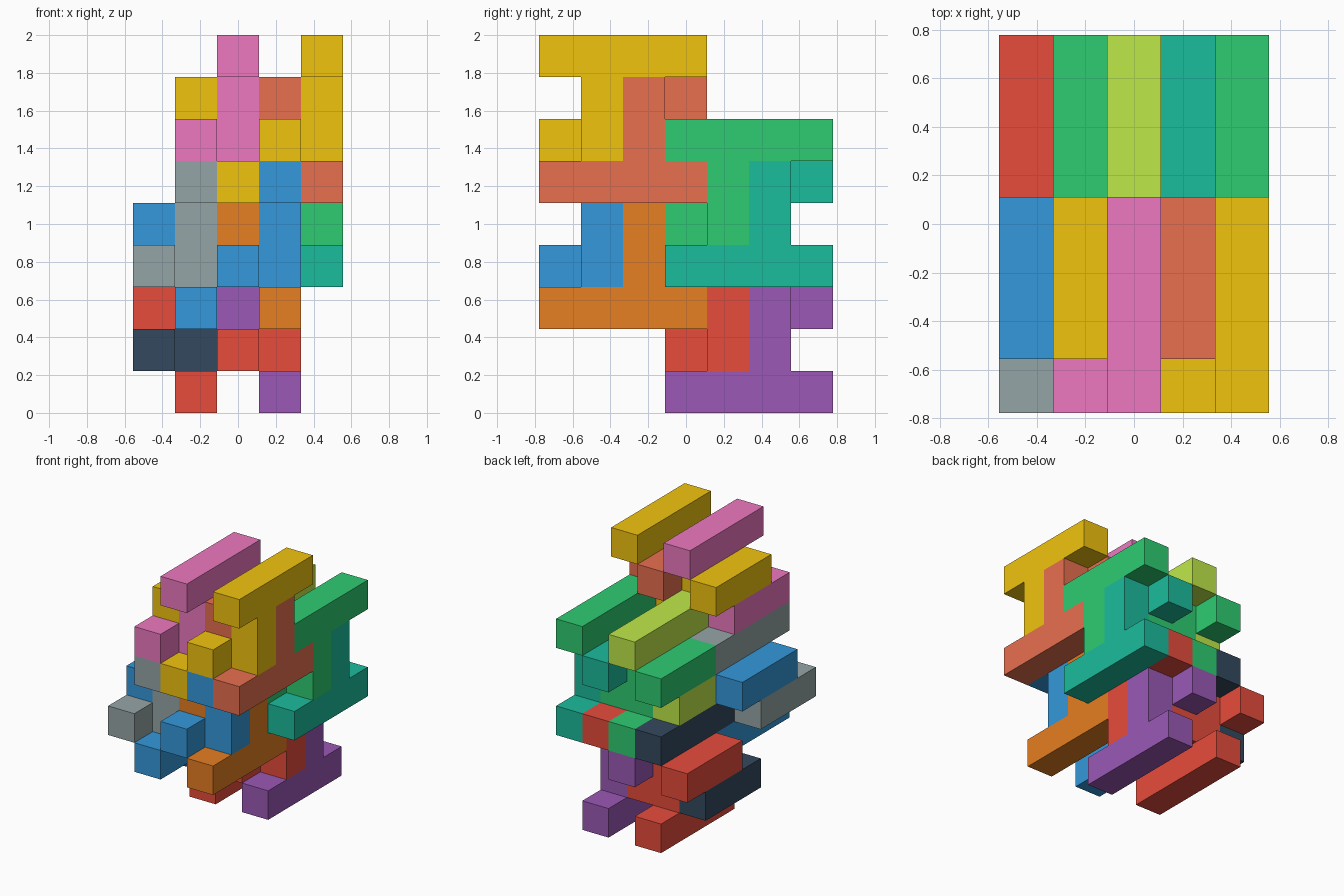
import bpy, bmesh
from mathutils import Vector

if "Cube" in bpy.data.objects:
    bpy.data.objects.remove(bpy.data.objects["Cube"])

U = 2 / 9                                   # edge of one cube cell
ORIGIN = Vector((-2.5 * U, -3.5 * U, 0))    # corner of cell (0, 0, 0)

PALETTE = {
    "yellow": "f1c40f", "salmon": "e8704f", "pink": "ee79c0", "grey": "95a5a6",
    "blue": "3498db", "orange": "e67e22", "green": "2ecc71", "teal": "1abc9c",
    "lime": "bfe84a", "red": "e74c3c", "dark": "34495e", "purple": "9b59b6",
}


def material(name):
    mat = bpy.data.materials.get(name)
    if not mat:
        mat = bpy.data.materials.new(name)
        h = PALETTE[name]
        srgb = [int(h[i:i + 2], 16) / 255 for i in (0, 2, 4)]
        mat.diffuse_color = [((c + 0.055) / 1.055) ** 2.4 for c in srgb] + [1]
        mat.use_nodes = True
        mat.node_tree.nodes["Principled BSDF"].inputs["Base Color"].default_value = mat.diffuse_color
    return mat


def block(name, cells, color):
    """Fuse cube cells into one solid, keeping only the outer faces."""
    bm = bmesh.new()
    cells = set(cells)
    for cell in cells:
        base = Vector(cell)
        for axis in range(3):
            for side in (0, 1):
                near = list(cell)
                near[axis] += 2 * side - 1
                if tuple(near) in cells:
                    continue
                corners = []
                for a, b in ((0, 0), (1, 0), (1, 1), (0, 1)):
                    p = base.copy()
                    p[axis] += side
                    p[(axis + 1) % 3] += a
                    p[(axis + 2) % 3] += b
                    corners.append(bm.verts.new(ORIGIN + p * U))
                bm.faces.new(corners if side else corners[::-1])
    bmesh.ops.remove_doubles(bm, verts=bm.verts, dist=1e-4)
    bmesh.ops.dissolve_limit(bm, angle_limit=0.01, verts=bm.verts, edges=bm.edges)
    mesh = bpy.data.meshes.new(name)
    bm.to_mesh(mesh)
    bm.free()
    mesh.materials.append(material(color))
    bpy.context.collection.objects.link(bpy.data.objects.new(name, mesh))


def piece(x, y, z, up):
    """Long bar, two-cell stem and a short bar one column to the left."""
    stem = y + (2 if up else 1)
    d = 1 if up else -1
    return ([(x, y + i, z) for i in range(4)]
            + [(x, stem, z + d), (x, stem, z + 2 * d)]
            + [(x - 1, stem + i, z + 2 * d) for i in (-1, 0, 1)])


# Interlocked pairs: row, column x, y start, top level z, hanging and standing colours
pairs = [
    ("front", 4, 0, 8, "yellow", "salmon"),
    ("front", 2, 0, 8, "pink", "yellow"),
    ("front", 3, 0, 5, "blue", "orange"),
    ("front", 1, 0, 5, "grey", "blue"),
    ("back", 4, 3, 6, "green", "teal"),
    ("back", 2, 3, 6, "lime", "green"),
    ("back", 3, 3, 3, "red", "purple"),
    ("back", 1, 3, 3, "dark", "red"),
]
for row, x, y, z, hanging, standing in pairs:
    block(f"{row}_hanging_block_{hanging}", piece(x, y, z, False), hanging)
    block(f"{row}_standing_block_{standing}", piece(x, y, z - 3, True), standing)
